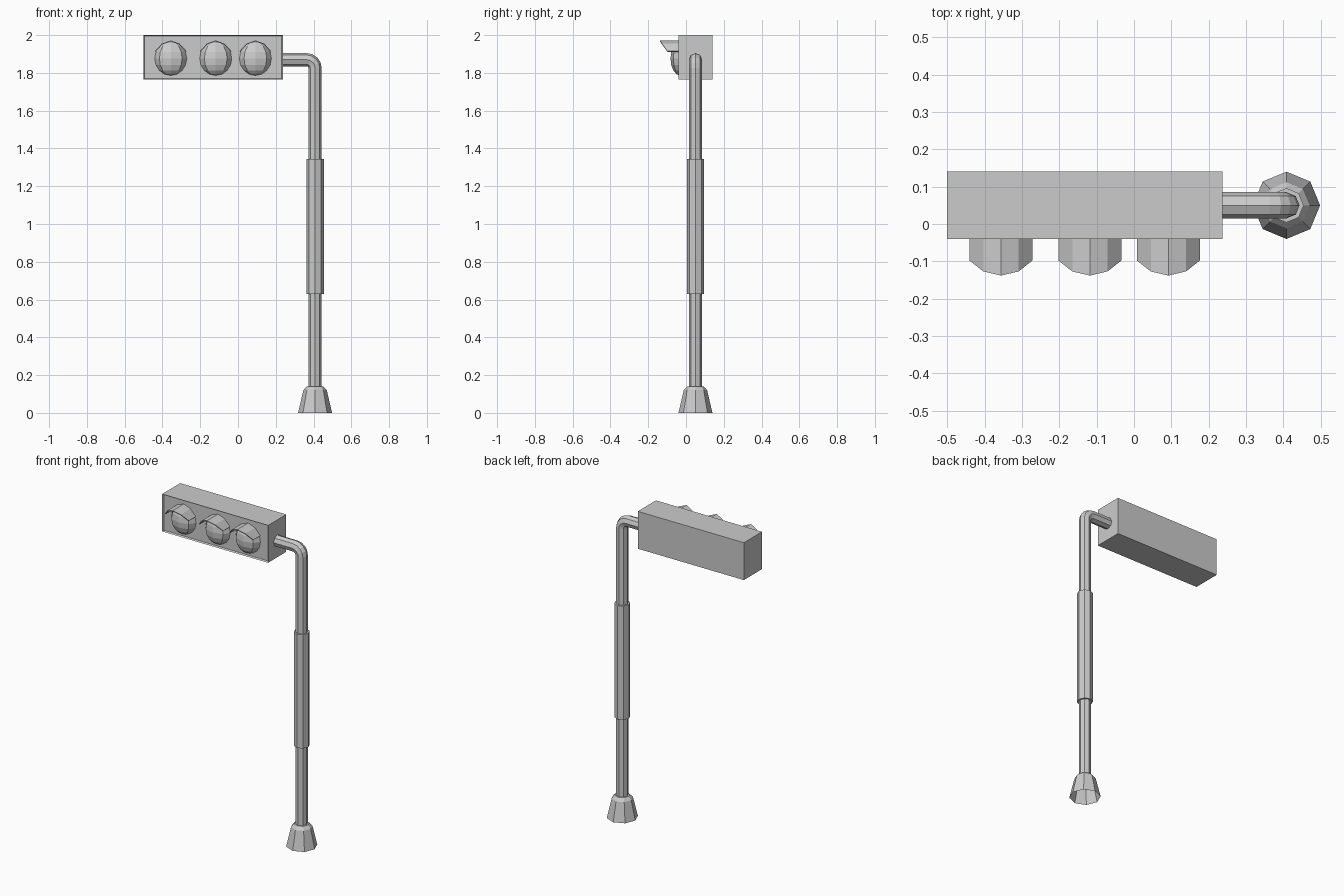
import bpy, bmesh
from math import pi, sin, cos
from mathutils import Vector, Matrix

cube = bpy.data.objects.get("Cube")
if cube:
    bpy.data.objects.remove(cube, do_unlink=True)

GREY = (0.6, 0.6, 0.6, 1)
grey = bpy.data.materials.new("light grey")
grey.use_nodes = True
grey.diffuse_color = GREY
grey.node_tree.nodes["Principled BSDF"].inputs["Base Color"].default_value = GREY

POLE_X, POLE_Y, ARM_Z, SIDES = 0.408, 0.05, 1.87, 8


def finish(name, bm):
    bmesh.ops.recalc_face_normals(bm, faces=bm.faces)
    mesh = bpy.data.meshes.new(name)
    bm.to_mesh(mesh)
    bm.free()
    mesh.materials.append(grey)
    obj = bpy.data.objects.new(name, mesh)
    bpy.context.collection.objects.link(obj)
    return obj


def sweep(name, stations, cap_start=True, cap_end=True):
    """Octagonal rings in the xz plane: (x, z, radius, tilt from vertical)."""
    bm = bmesh.new()
    rings = []
    for x, z, r, tilt in stations:
        ring = []
        for i in range(SIDES):
            a = 2 * pi * i / SIDES
            out = r * cos(a)
            ring.append(bm.verts.new((x + out * cos(tilt), POLE_Y + r * sin(a),
                                      z + out * sin(tilt))))
        rings.append(ring)
    for low, high in zip(rings, rings[1:]):
        for i in range(SIDES):
            j = (i + 1) % SIDES
            bm.faces.new((low[i], low[j], high[j], high[i]))
    if cap_start:
        bm.faces.new(rings[0])
    if cap_end:
        bm.faces.new(rings[-1])
    return finish(name, bm)


# Flared foot, open underneath
sweep("base", [(POLE_X, 0, 0.09, 0), (POLE_X, 0.12, 0.062, 0),
               (POLE_X, 0.14, 0.044, 0)], cap_start=False)

# Pole bending over into the horizontal arm
R, BEND = 0.035, 0.045
path = [(POLE_X, 0.1, R, 0)]
for k in range(5):
    t = pi / 2 * k / 4
    path.append((POLE_X - BEND + BEND * cos(t), ARM_Z - BEND + BEND * sin(t), R, t))
path.append((0.225, ARM_Z, R, pi / 2))
sweep("pole_and_arm", path)

# Thicker sleeve around the middle of the pole
sweep("pole_sleeve", [(POLE_X, 0.63, 0.046, 0), (POLE_X, 1.345, 0.046, 0)])

# Signal box with a thin rim around a recessed front
bm = bmesh.new()
size, centre = (0.737, 0.18, 0.235), (-0.1315, 0.05, 1.8825)
bmesh.ops.create_cube(bm, size=1, matrix=Matrix.Translation(centre) @ Matrix.Diagonal((*size, 1)))
bm.normal_update()
front = min(bm.faces, key=lambda f: f.calc_center_median().y)
bmesh.ops.inset_region(bm, faces=[front], thickness=0.008)
for v in front.verts:
    v.co.y += 0.01
finish("signal_box", bm)

# Three lamps, each under a curved visor with a slanted front edge
VISOR = [(-0.084, 1.915, -0.098), (-0.047, 1.955, -0.127), (0, 1.972, -0.138),
         (0.047, 1.955, -0.127), (0.084, 1.915, -0.098)]
for side, x in (("right", -0.356), ("middle", -0.118), ("left", 0.092)):
    bm = bmesh.new()
    bmesh.ops.create_uvsphere(
        bm, u_segments=8, v_segments=8, radius=1,
        matrix=Matrix.Translation((x, -0.03, 1.876)) @ Matrix.Diagonal((0.085, 0.052, 0.09, 1)))
    finish(side + "_lamp", bm)

    bm = bmesh.new()
    pairs = [(bm.verts.new((x + dx, y, z)), bm.verts.new((x + dx, -0.025, z)))
             for dx, z, y in VISOR]
    for (a, b), (c, d) in zip(pairs, pairs[1:]):
        bm.faces.new((a, b, d, c))
    visor = finish(side + "_visor", bm)
    if visor.data.polygons[0].normal.z < 0:
        visor.data.flip_normals()
    shell = visor.modifiers.new("thickness", "SOLIDIFY")
    shell.thickness = 0.005
    shell.offset = -1
